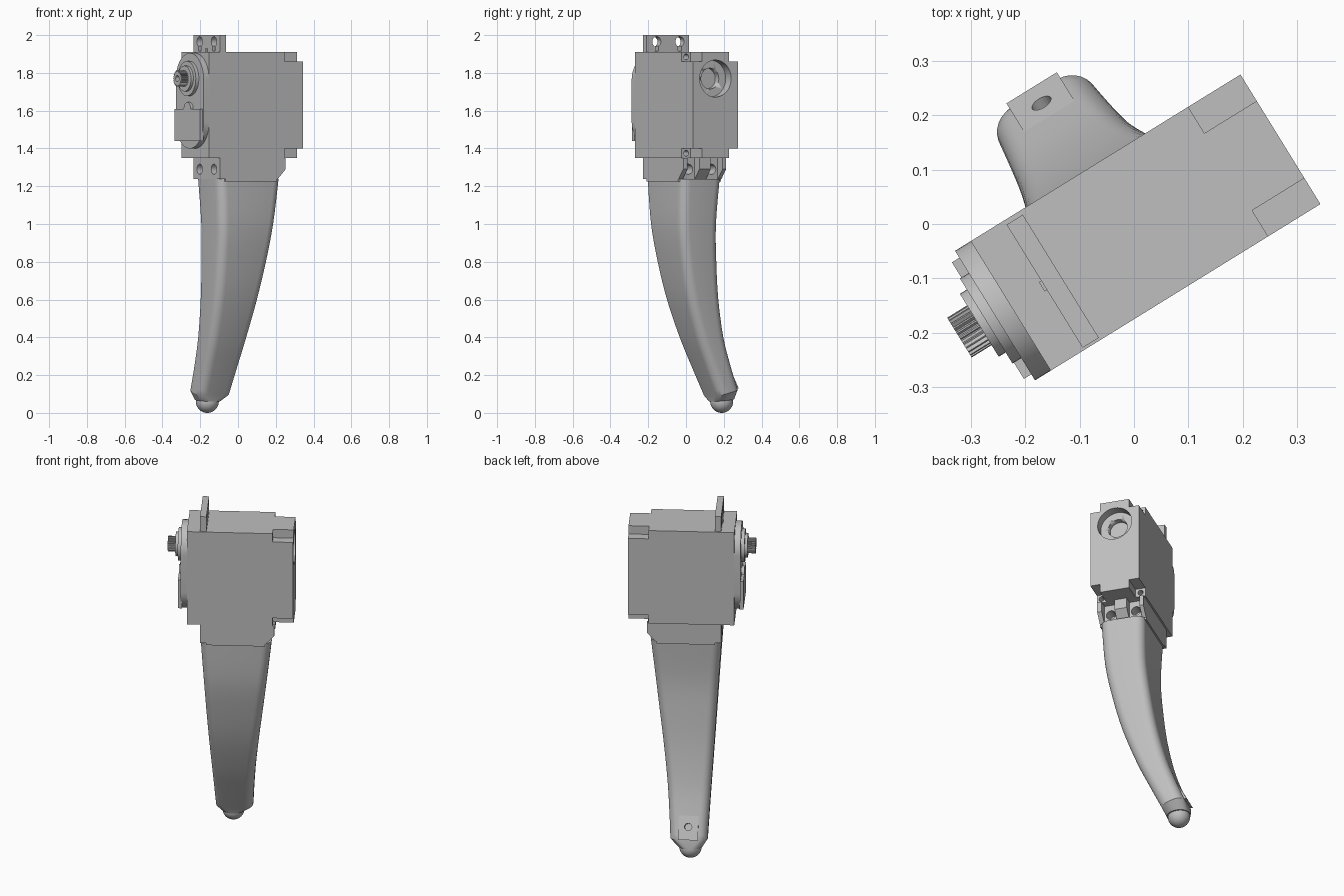
import bpy, bmesh, math
from math import cos, sin, pi, radians
from mathutils import Matrix, Vector

old = bpy.data.objects.get("Cube")
if old:
    bpy.data.objects.remove(old, do_unlink=True)

grey = bpy.data.materials.new("plain grey")
grey.use_nodes = True
COL = (0.52, 0.52, 0.52, 1)
grey.diffuse_color = COL
grey.node_tree.nodes["Principled BSDF"].inputs["Base Color"].default_value = COL

# The whole model is built square to its axes, then turned about z
TURN = Matrix.Rotation(radians(31.7), 4, 'Z')
MID = -0.009      # middle of the casing's thickness
AXIS = 1.77       # height of the output shaft


def finish(name, bm, smooth=None):
    bmesh.ops.recalc_face_normals(bm, faces=bm.faces)
    bm.transform(TURN)
    me = bpy.data.meshes.new(name)
    bm.to_mesh(me)
    bm.free()
    me.materials.append(grey)
    ob = bpy.data.objects.new(name, me)
    bpy.context.collection.objects.link(ob)
    if smooth:
        activate(ob)
        bpy.ops.object.shade_smooth_by_angle(angle=radians(smooth))
    return ob


def activate(ob):
    bpy.ops.object.select_all(action='DESELECT')
    bpy.context.view_layer.objects.active = ob
    ob.select_set(True)


def prism(name, outline, axis, a, b, smooth=None):
    """Extrude a 2D outline along x or y from a to b (the outline's second value is z)."""
    bm = bmesh.new()
    place = (lambda p, t: (t, p[0], p[1])) if axis == 'x' else (lambda p, t: (p[0], t, p[1]))
    ends = [[bm.verts.new(place(p, t)) for p in outline] for t in (a, b)]
    skin(bm, ends)
    return finish(name, bm, smooth)


def skin(bm, rings):
    n = len(rings[0])
    for r, s in zip(rings, rings[1:]):
        for i in range(n):
            j = (i + 1) % n
            bm.faces.new((r[i], r[j], s[j], s[i]))
    bm.faces.new(rings[0])
    bm.faces.new(rings[-1])


def box(name, x0, x1, y0, y1, z0, z1):
    return prism(name, [(y0, z0), (y1, z0), (y1, z1), (y0, z1)], 'x', x0, x1)


def arc(cx, cz, r, a0, a1, n):
    return [(cx + r * cos(radians(a0 + (a1 - a0) * i / n)),
             cz + r * sin(radians(a0 + (a1 - a0) * i / n))) for i in range(n + 1)]


def disc(name, x0, x1, r, y=MID, z=AXIS, n=40):
    return prism(name, arc(y, z, r, 0, 360, n)[:-1], 'x', x0, x1, 35)


def cut(ob, *cutters):
    for c in cutters:
        m = ob.modifiers.new("cut", 'BOOLEAN')
        m.operation, m.solver, m.object = 'DIFFERENCE', 'EXACT', c
        activate(ob)
        bpy.ops.object.modifier_apply(modifier=m.name)
        bpy.data.objects.remove(c, do_unlink=True)


# Motor casing, with four notched corners at the far end and a stepped bearing recess
casing = box("motor_casing", -0.272, 0.311, -0.149, 0.131, 1.35, 1.91)
for z0, z1 in ((1.86, 1.95), (1.3, 1.4)):
    for y0, y1 in ((-0.2, -0.093), (0.074, 0.2)):
        cut(casing, box("notch", 0.198, 0.35, y0, y1, z0, z1))
cut(casing, disc("recess", 0.256, 0.35, 0.098), disc("bore", 0.22, 0.27, 0.055))
for z in (1.885, 1.375):
    for side in (-1, 1):
        cut(casing, disc("screw_hole", 0.15, 0.25, 0.015, MID + side * 0.112, z, 16))

# Rounded cover, raised pad and output shaft
r = 0.14
stadium = arc(MID, 1.765, r, 0, 180, 24) + arc(MID, 1.54, r, 180, 360, 24)
prism("gear_cover", stadium, 'x', -0.306, -0.27, 35)
pad = [(-0.136, 1.44), (0.116, 1.44), (0.116, 1.61)]
pad += arc(MID, 1.61, 0.035, 0, 180, 12) + [(-0.136, 1.61)]
prism("cover_pad", pad, 'x', -0.322, -0.3, 35)
disc("shaft_collar", -0.325, -0.3, 0.092)
disc("shaft_ring", -0.34, -0.32, 0.068)
teeth = 24
spline = []
for i in range(teeth * 4):
    rad = 0.043 if i % 4 < 2 else 0.036
    t = 2 * pi * i / (teeth * 4)
    spline.append((MID + rad * cos(t), AXIS + rad * sin(t)))
shaft = prism("output_shaft", spline, 'x', -0.383, -0.335)
cut(shaft, disc("shaft_hole", -0.4, -0.36, 0.017, n=20))

# Mounting flanges above and below the casing, two slotted screw holes each
for name, z0, z1, hz, slot in (("upper_flange", 1.9, 2.0, 1.965, 1.93),
                               ("lower_flange", 1.237, 1.36, 1.29, 1.29)):
    flange = box(name, -0.2, -0.165, -0.144, 0.122, z0, z1)
    for side in (-1, 1):
        y = MID + side * 0.072
        cut(flange, disc("flange_hole", -0.25, -0.1, 0.027, y, hz, 20))
        if slot < hz:
            cut(flange, box("flange_slot", -0.25, -0.1, y - 0.012, y + 0.012, 1.915, hz))
box("flange_rib", -0.205, -0.185, MID - 0.01, MID + 0.01, 1.9, 1.93)

# Block joining the casing to the leg, with ribs and screw holes on the far side
neck = box("leg_neck", -0.166, 0.155, -0.144, 0.122, 1.225, 1.36)
for side in (-1, 1):
    cut(neck, disc("neck_hole", 0.09, 0.2, 0.027, MID + side * 0.072, 1.29, 20))
rib = [(0.14, 1.237), (0.158, 1.237), (0.207, 1.29), (0.207, 1.35), (0.14, 1.35)]
for i, (y0, y1) in enumerate(((-0.144, -0.118), (-0.044, 0.026), (0.1, 0.122))):
    prism("neck_rib_%d" % (i + 1), rib, 'y', y0, y1)


# Curved tapering leg, lofted from rounded rectangles
def rounded(bm, x0, x1, y0, y1, z, rad, tilt=0.0, n=7):
    ring = []
    mid = (y0 + y1) / 2
    for cx, cy, a in ((x1 - rad, y1 - rad, 0), (x0 + rad, y1 - rad, 90),
                      (x0 + rad, y0 + rad, 180), (x1 - rad, y0 + rad, 270)):
        for px, py in arc(cx, cy, rad, a, a + 90, n):
            ring.append(bm.verts.new((px, py, z + tilt * (py - mid))))
    return ring


stations = [  # height, x range, y range, tilt
    (1.237, -0.200, 0.190, -0.137, 0.114, 0),
    (1.00, -0.184, 0.163, -0.126, 0.108, 0),
    (0.80, -0.172, 0.139, -0.092, 0.125, 0),
    (0.60, -0.160, 0.114, -0.042, 0.153, 0),
    (0.40, -0.148, 0.092, 0.032, 0.197, 0.06),
    (0.25, -0.140, 0.080, 0.102, 0.246, 0.15),
    (0.108, -0.133, 0.071, 0.172, 0.300, 0.27)]


def smooth_step(t, p0, p1, p2, p3):
    return 0.5 * (2 * p1 + (p2 - p0) * t + (2 * p0 - 5 * p1 + 4 * p2 - p3) * t * t
                  + (3 * p1 - p0 - 3 * p2 + p3) * t ** 3)


bm = bmesh.new()
rings = []
last = len(stations) - 1
for i in range(last):
    p = [stations[max(0, min(last, i + k))] for k in (-1, 0, 1, 2)]
    for s in range(4):
        z, x0, x1, y0, y1, tilt = [smooth_step(s / 4, *v) for v in zip(*p)]
        rings.append(rounded(bm, x0, x1, y0, y1, z, 0.05, tilt))
z, x0, x1, y0, y1, tilt = stations[-1]
rings.append(rounded(bm, x0, x1, y0, y1, z, 0.05, tilt))
# Tapered foot socket
rings.append(rounded(bm, -0.105, 0.029, 0.182, 0.312 - 0.004, 0.066, 0.06, 0.1))
skin(bm, rings)
leg = finish("leg_shell", bm, 30)

# Screw plate low on the back of the leg
plate = prism("screw_plate", [(0.2, 0.25), (0.25, 0.25), (0.312, 0.13), (0.25, 0.13)],
              'x', -0.083, 0.026)


def screw_bore(name):
    b = bmesh.new()
    aim = Vector((0, 0.89, 0.46)).to_track_quat('Z', 'Y').to_matrix().to_4x4()
    bmesh.ops.create_cone(b, cap_ends=True, segments=20, radius1=0.02, radius2=0.02, depth=0.1,
                          matrix=Matrix.Translation((-0.028, 0.279, 0.195)) @ aim)
    return finish(name, b)


cut(leg, screw_bore("leg_bore"))
cut(plate, screw_bore("plate_bore"))

# Ball foot
bm = bmesh.new()
bmesh.ops.create_uvsphere(bm, u_segments=32, v_segments=20, radius=0.061,
                          matrix=Matrix.Translation((-0.039, 0.246, 0.061)))
finish("ball_foot", bm, 60)
